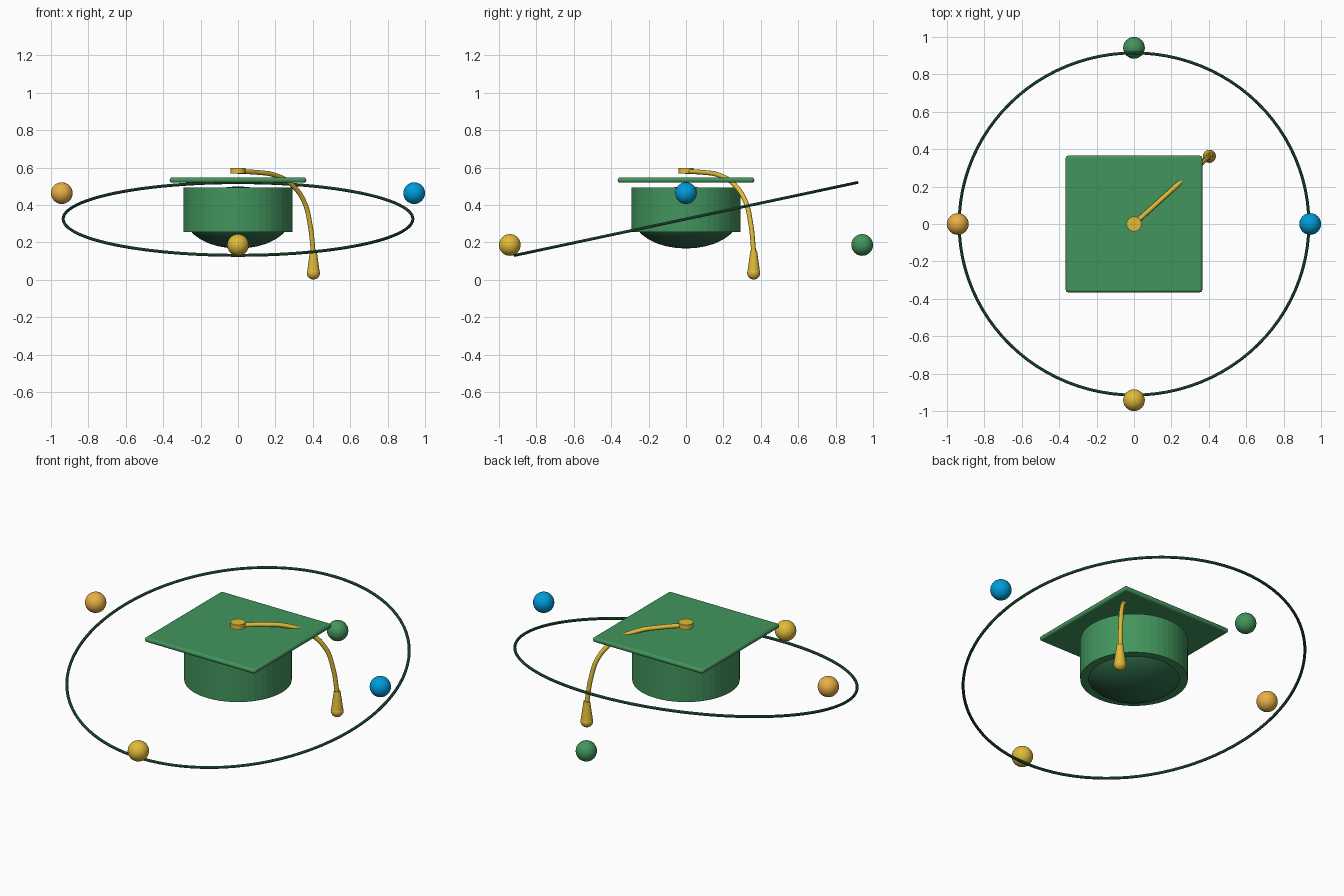
import bpy
from math import radians

if "Cube" in bpy.data.objects:
    bpy.data.objects.remove(bpy.data.objects["Cube"])


def material(name, rgb):
    m = bpy.data.materials.new(name)
    m.diffuse_color = (*rgb, 1)
    m.use_nodes = True
    m.node_tree.nodes["Principled BSDF"].inputs["Base Color"].default_value = m.diffuse_color
    return m


GREEN = material("green", (0.055, 0.30, 0.11))
DARK = material("dark_green", (0.03, 0.15, 0.07))
GOLD = material("gold", (0.75, 0.50, 0.04))
AMBER = material("amber", (0.80, 0.43, 0.06))
BLUE = material("blue", (0.0, 0.33, 0.70))


def finish(name, mat, smooth=True):
    o = bpy.context.object
    o.name = name
    o.data.materials.append(mat)
    if smooth:
        bpy.ops.object.shade_smooth_by_angle(angle=radians(35))
    return o


def ball(name, loc, r, mat):
    bpy.ops.mesh.primitive_uv_sphere_add(segments=32, ring_count=16, radius=r, location=loc)
    return finish(name, mat)


def cone(name, loc, r1, r2, depth, mat, sides=32, smooth=True):
    bpy.ops.mesh.primitive_cone_add(vertices=sides, radius1=r1, radius2=r2, depth=depth, location=loc)
    return finish(name, mat, smooth)


# Cap: band, rounded crown inside it, square board with softened edges
cone("cap_band", (0, 0, 0.374), 0.292, 0.292, 0.24, GREEN, 48, False)
crown = ball("cap_crown", (0, 0, 0.333), 1, DARK)
crown.scale = (0.283, 0.283, 0.166)

bpy.ops.mesh.primitive_cube_add(size=1, location=(0, 0, 0.533))
board = bpy.context.object
board.scale = (0.73, 0.73, 0.028)
bpy.ops.object.transform_apply(location=False, rotation=False, scale=True)
bevel = board.modifiers.new("bevel", "BEVEL")
bevel.width = 0.012
bevel.segments = 3
finish("mortar_board", GREEN)

# Button and tassel
cone("button", (0, 0, 0.583), 0.04, 0.04, 0.03, GOLD)

path = [(0.0, 0.578), (0.10, 0.574), (0.20, 0.558), (0.29, 0.506),
        (0.355, 0.414), (0.385, 0.297), (0.403, 0.14)]
curve = bpy.data.curves.new("tassel_cord", "CURVE")
curve.dimensions = "3D"
curve.bevel_depth = 0.013
curve.bevel_resolution = 3
curve.use_fill_caps = True
spline = curve.splines.new("BEZIER")
spline.bezier_points.add(len(path) - 1)
for p, (x, z) in zip(spline.bezier_points, path):
    p.co = (x, x * 0.9, z)
    p.handle_left_type = p.handle_right_type = "AUTO"
curve.materials.append(GOLD)
cord = bpy.data.objects.new("tassel_cord", curve)
bpy.context.collection.objects.link(cord)

cone("tassel_fringe", (0.403, 0.362, 0.10), 0.033, 0.018, 0.11, GOLD)
ball("tassel_bead", (0.403, 0.362, 0.036), 0.035, GOLD)

# Tilted orbit ring
bpy.ops.mesh.primitive_torus_add(major_segments=96, minor_segments=10, major_radius=0.935,
                                 minor_radius=0.008, location=(0, 0, 0.325),
                                 rotation=(radians(12), 0, 0))
finish("orbit_ring", DARK)

# Four orbiting balls
for name, x, y, z, mat in [("left_ball", -0.942, 0, 0.463, AMBER),
                           ("right_ball", 0.942, 0, 0.463, BLUE),
                           ("front_ball", 0, -0.942, 0.186, GOLD),
                           ("back_ball", 0, 0.942, 0.186, GREEN)]:
    ball(name, (x, y, z), 0.058, mat)
